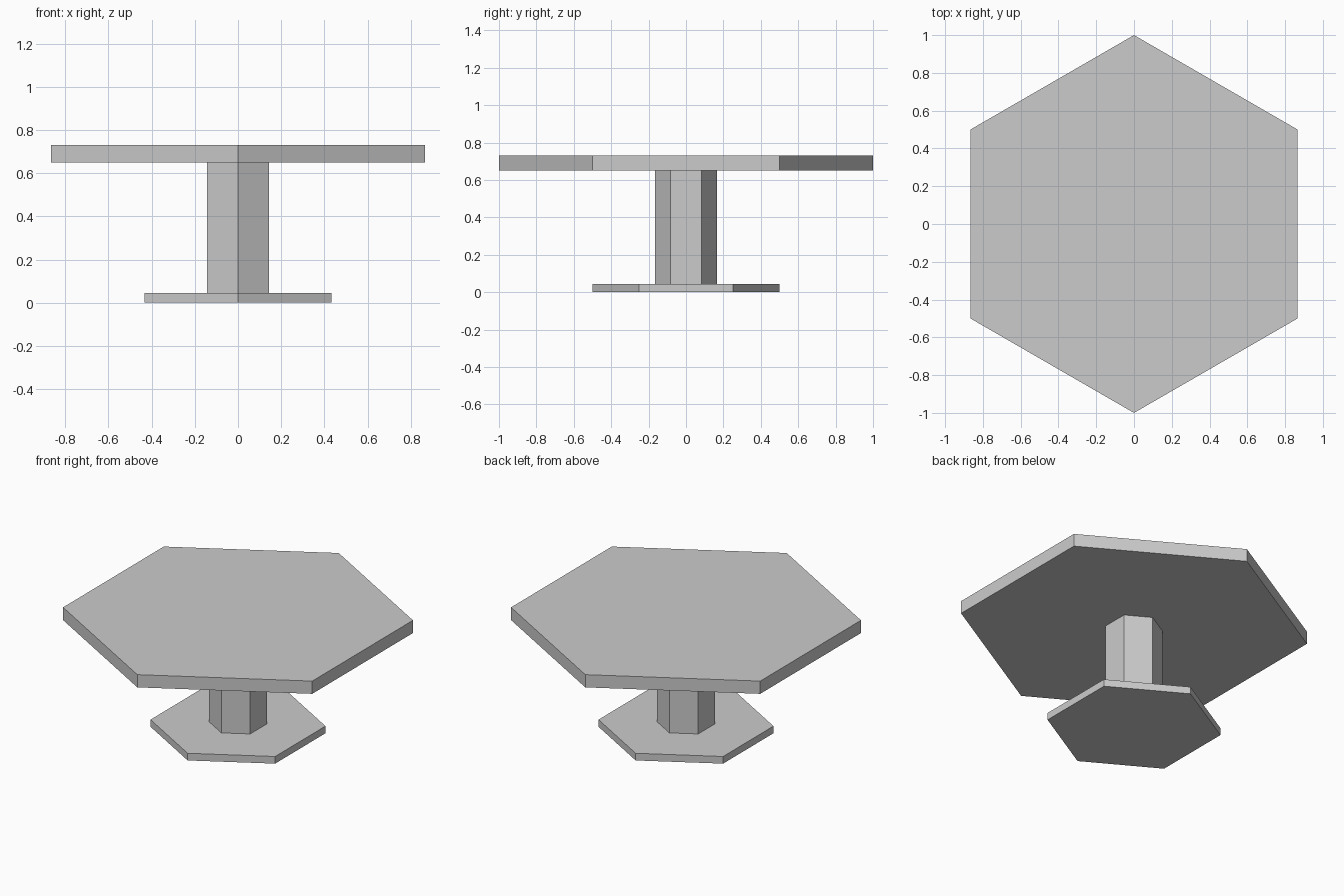
import bpy

cube = bpy.data.objects.get("Cube")
if cube:
    bpy.data.objects.remove(cube, do_unlink=True)

# One plain light grey for the whole table
GREY = (0.6, 0.6, 0.6, 1.0)
grey = bpy.data.materials.new("light grey")
grey.use_nodes = True
grey.diffuse_color = GREY
grey.node_tree.nodes["Principled BSDF"].inputs["Base Color"].default_value = GREY


def hex_prism(name, radius, bottom, top):
    """Six-sided prism with corners on the y axis."""
    bpy.ops.mesh.primitive_cylinder_add(
        vertices=6, radius=radius, depth=top - bottom,
        location=(0, 0, (bottom + top) / 2))
    part = bpy.context.object
    part.name = part.data.name = name
    part.data.materials.append(grey)
    return part


# Foot plate, column and table top stacked on each other
hex_prism("foot_plate", 0.5, 0.0, 0.045)
hex_prism("column", 0.165, 0.045, 0.65)
hex_prism("table_top", 1.0, 0.65, 0.73)
